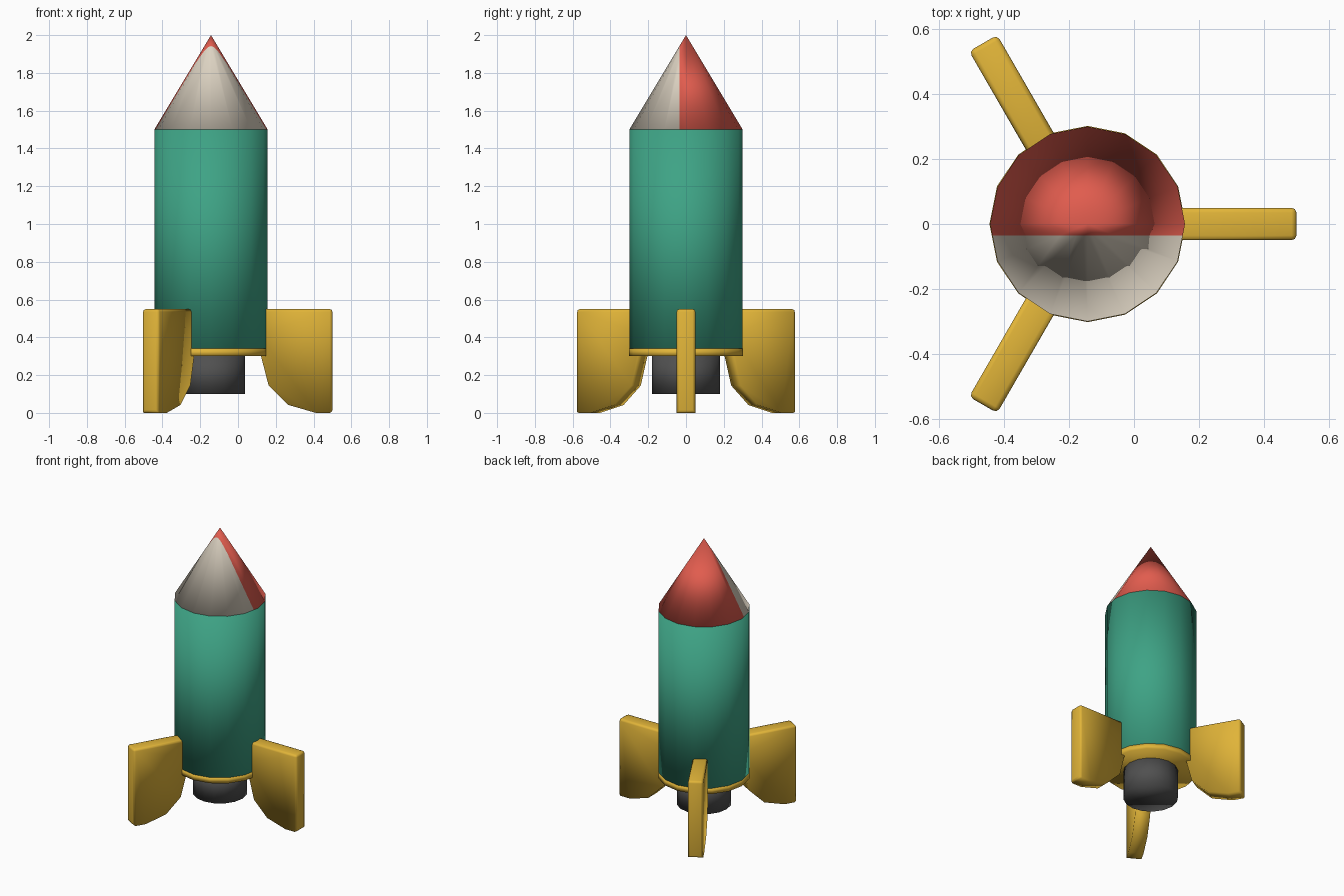
import bpy, bmesh, math
from mathutils import Matrix, Vector

if "Cube" in bpy.data.objects:
    bpy.data.objects.remove(bpy.data.objects["Cube"])

CX = -0.143  # rocket axis


def mat(name, rgb):
    m = bpy.data.materials.new(name)
    m.diffuse_color = (*rgb, 1)
    m.use_nodes = True
    m.node_tree.nodes["Principled BSDF"].inputs["Base Color"].default_value = m.diffuse_color
    return m


teal = mat("teal", (0.048, 0.366, 0.235))
red = mat("red", (0.75, 0.107, 0.076))
cream = mat("cream", (0.72, 0.65, 0.54))
yellow = mat("yellow", (0.75, 0.456, 0.04))
grey = mat("dark grey", (0.08, 0.08, 0.08))


def finish(name, bm, mats):
    bmesh.ops.recalc_face_normals(bm, faces=bm.faces)
    for f in bm.faces:
        f.smooth = True
    me = bpy.data.meshes.new(name)
    bm.to_mesh(me)
    bm.free()
    for m in mats:
        me.materials.append(m)
    ob = bpy.data.objects.new(name, me)
    ob.location.x = CX
    bpy.context.collection.objects.link(ob)
    return ob


def tube(r1, r2, z1, z2):
    bm = bmesh.new()
    bmesh.ops.create_cone(bm, cap_ends=True, segments=16, radius1=r1, radius2=r2,
                          depth=z2 - z1, matrix=Matrix.Translation((0, 0, (z1 + z2) / 2)))
    bmesh.ops.remove_doubles(bm, verts=bm.verts, dist=1e-5)
    return bm


# Body, base band and engine nozzle
finish("body", tube(0.3, 0.3, 0.302, 1.5), [teal])
finish("base_band", tube(0.302, 0.302, 0.3, 0.34), [yellow])
finish("nozzle", tube(0.18, 0.18, 0.1, 0.31), [grey])

# Nose cone, split in two colours by a vertical plane
bm = tube(0.3, 0, 1.5, 2.0)
bmesh.ops.bisect_plane(bm, geom=bm.verts[:] + bm.edges[:] + bm.faces[:],
                       plane_co=(0, -0.035, 0), plane_no=(0, 1, 0))
for f in bm.faces:
    f.material_index = 1 if f.calc_center_median().y < -0.035 else 0
finish("nose_cone", bm, [red, cream])

# Three fins: profile as (radius, height), extruded across the thickness
profile = [(0.643, 0), (0.643, 0.55), (0.25, 0.55), (0.25, 0.42), (0.265, 0.3),
           (0.305, 0.145), (0.41, 0.042), (0.555, 0)]
for i in range(3):
    bm = bmesh.new()
    face = bm.faces.new([bm.verts.new((r, -0.05, z)) for r, z in profile])
    ext = bmesh.ops.extrude_face_region(bm, geom=[face])
    bmesh.ops.translate(bm, vec=Vector((0, 0.1, 0)),
                        verts=[v for v in ext["geom"] if isinstance(v, bmesh.types.BMVert)])
    bmesh.ops.recalc_face_normals(bm, faces=bm.faces)
    # Round the top and outer edges
    edges = [e for e in bm.edges
             if all(v.co.z > 0.54 for v in e.verts) or all(v.co.x > 0.64 for v in e.verts)]
    bmesh.ops.bevel(bm, geom=edges, offset=0.015, segments=2, profile=0.5, affect='EDGES')
    bmesh.ops.rotate(bm, verts=bm.verts, cent=(0, 0, 0),
                     matrix=Matrix.Rotation(math.radians(120 * i), 3, 'Z'))
    finish(f"fin_{i + 1}", bm, [yellow])
